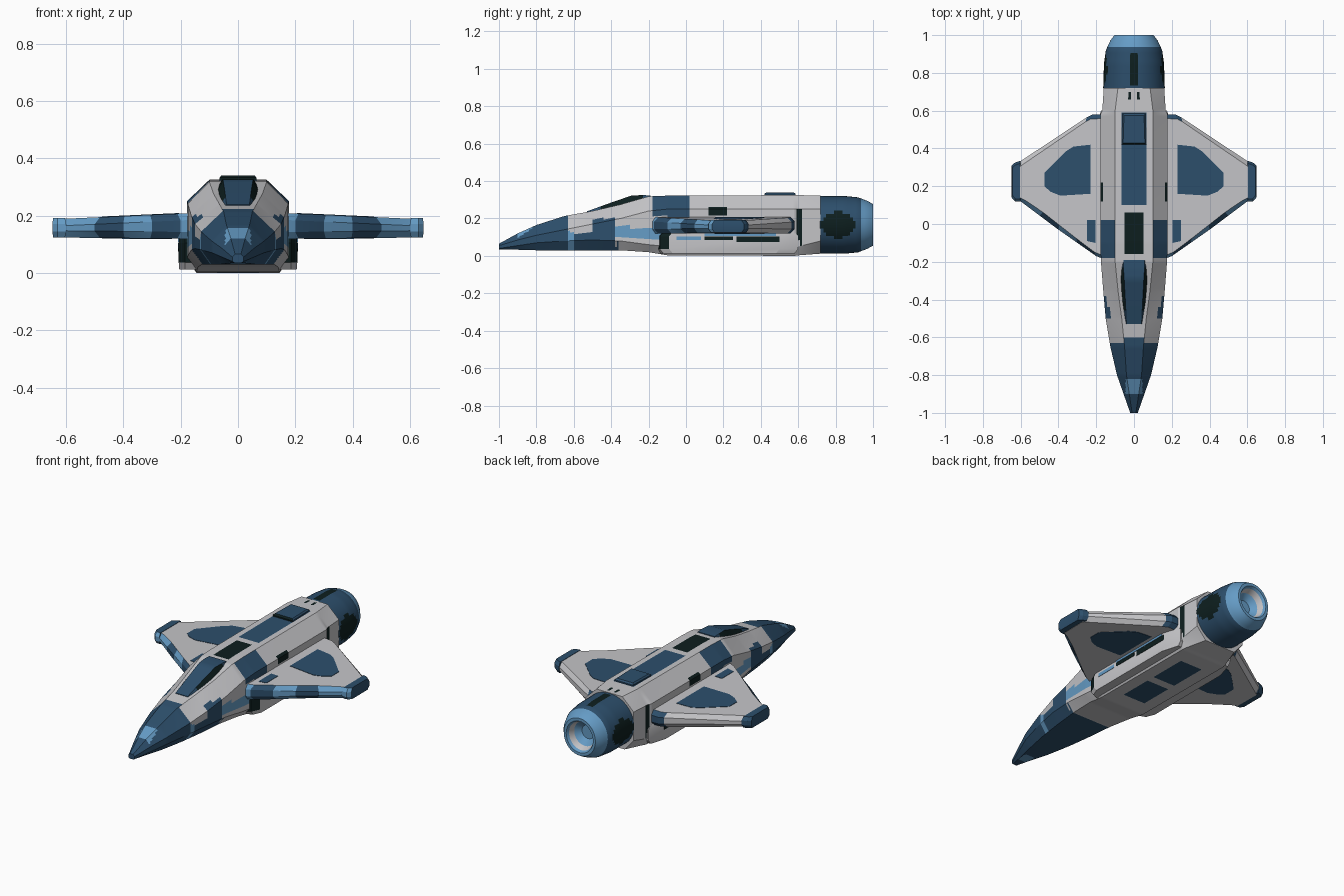
import bpy, bmesh, math
from mathutils import Vector

if "Cube" in bpy.data.objects:
    bpy.data.objects.remove(bpy.data.objects["Cube"])

COLOURS = [("hull_grey", (0.56, 0.56, 0.58)), ("dark_blue", (0.026, 0.078, 0.15)),
           ("light_blue", (0.13, 0.33, 0.56)), ("near_black", (0.004, 0.013, 0.013))]
GREY, DARK, LIGHT, BLACK = range(4)
MATS = []
for cname, rgb in COLOURS:
    m = bpy.data.materials.new(cname)
    m.diffuse_color = (*rgb, 1)
    m.use_nodes = True
    m.node_tree.nodes["Principled BSDF"].inputs["Base Color"].default_value = m.diffuse_color
    MATS.append(m)


def finish(name, bm, colour, mirror=False):
    """Colour faces by rule (centre, normal) and make the object."""
    bmesh.ops.recalc_face_normals(bm, faces=bm.faces[:])
    bm.normal_update()
    for f in bm.faces:
        f.material_index = colour(f.calc_center_median(), f.normal) if callable(colour) else colour
    me = bpy.data.meshes.new(name)
    bm.to_mesh(me)
    bm.free()
    for m in MATS:
        me.materials.append(m)
    ob = bpy.data.objects.new(name, me)
    bpy.context.collection.objects.link(ob)
    if mirror:
        ob.modifiers.new("mirror", 'MIRROR')
    bpy.ops.object.select_all(action='DESELECT')
    bpy.context.view_layer.objects.active = ob
    ob.select_set(True)
    bpy.ops.object.shade_smooth_by_angle(angle=math.radians(18))
    return ob


def loft(name, rings, colour, mirror=False):
    """Skin closed rings of points and cap both ends."""
    bm = bmesh.new()
    vs = [[bm.verts.new(p) for p in r] for r in rings]
    n = len(vs[0])
    for a, b in zip(vs, vs[1:]):
        for i in range(n):
            j = (i + 1) % n
            bm.faces.new((a[i], a[j], b[j], b[i]))
    bm.faces.new(vs[0])
    bm.faces.new(vs[-1])
    return finish(name, bm, colour, mirror)


def resample(secs, step):
    """Linear in-between sections along the first value."""
    out = []
    for a, b in zip(secs, secs[1:]):
        k = max(1, round((b[0] - a[0]) / step))
        out += [[p + (q - p) * i / k for p, q in zip(a, b)] for i in range(k)]
    return out + [list(secs[-1])]


def prism(name, outline, zb, zt, colour, chamfer=0.0, rim=0.02, mirror=True):
    """Flat slab from a plan outline, z limits as functions of x, optional chamfer."""
    c = sum((Vector(p) for p in outline), Vector((0, 0))) / len(outline)
    pts = [Vector(p) for p in outline]
    ins = [p + (c - p).normalized() * chamfer for p in pts]
    rings = [[(p.x, p.y, zb(p.x)) for p in ins]]
    if chamfer:
        rings.append([(p.x, p.y, zb(p.x) + rim) for p in pts])
        rings.append([(p.x, p.y, zt(p.x) - rim) for p in pts])
    rings.append([(p.x, p.y, zt(p.x)) for p in ins])
    return loft(name, rings, colour, mirror)


def const(v):
    return lambda x: v


# fuselage: y, z bottom, bottom half width, max half width, lower z, upper z, top half width, z top
SECS = [(-1, .035, .012, .02, .04, .055, .01, .065), (-.9, .033, .035, .055, .055, .085, .025, .12),
        (-.8, .03, .06, .09, .07, .11, .04, .165), (-.65, .03, .09, .125, .08, .14, .05, .213),
        (-.5, .03, .11, .15, .085, .17, .065, .24), (-.35, .03, .125, .163, .08, .2, .085, .275),
        (-.2, .02, .14, .175, .06, .24, .10, .318), (-.1, .003, .145, .178, .05, .25, .10, .322),
        (.58, 0, .145, .178, .05, .25, .10, .325), (.6, .003, .14, .168, .05, .25, .10, .325),
        (.72, .012, .10, .16, .08, .25, .085, .322)]


def hull_ring(s):
    y, zb, wb, w, zl, zu, wt, zt = s
    key = [(0, zb), (wb, zb), (w, zl), (w, zu), (wt, zt), (0, zt)]
    half = []
    for a, b in zip(key, key[1:]):
        half += [(a[0] + (b[0] - a[0]) * i / 6, a[1] + (b[1] - a[1]) * i / 6) for i in range(6)]
    half.append(key[-1])
    return [(x, y, z) for x, z in half] + [(-x, y, z) for x, z in half[-2:0:-1]]


def hull_colour(c, n):
    x, y, z = abs(c.x), c.y, c.z
    top, under = n.z > .85, n.z < -.6
    if y < -.63:
        patch = (n.z > .3 and x < .045 and -.9 < y < -.82) or (under and x < .03 and -.94 < y < -.87)
        return LIGHT if patch else DARK
    if y < -.2:
        if under:
            return DARK if y < -.36 else GREY
        if y < -.6:
            return LIGHT if z < .13 else (DARK if x < .05 else GREY)
        if y < -.38 and (z < .12 or (y > -.5 and z < .2)):
            return DARK
        return LIGHT if y >= -.38 and .1 < z < .155 else GREY
    if under:
        return DARK if x < .065 and (0 < y < .2 or .25 < y < .48) else GREY
    if top:
        if x < .055 and -.16 < y < .06:
            return BLACK
        if x < .075 and .1 < y < .59:
            return DARK
        return BLACK if .01 < x < .03 and .66 < y < .7 else GREY
    if -.18 < y < .02 and z > .2:
        return DARK
    if (.585 < y < .62 and .07 < z < .25) or (.12 < y < .22 and .215 < z < .26):
        return BLACK
    return LIGHT if y < -.1 and .1 < z < .16 else GREY


loft("fuselage", [hull_ring(s) for s in resample(SECS, .01)], hull_colour)

# canopy: y, base half width, base z, top half width, top z
CAN = [(-.53, .05, .215, .04, .238), (-.42, .088, .22, .045, .278), (-.29, .098, .24, .052, .323),
       (-.23, .09, .26, .056, .325), (-.19, .065, .28, .055, .323)]


def canopy_colour(c, n):
    if abs(n.x) > .35 and -.48 < c.y < -.235 and c.z > .25:
        return BLACK
    return DARK


rings = []
for y, w, zb, wt, zt in resample(CAN, .02):
    m, zm = w + (wt - w) * .4, zb + (zt - zb) * .4
    rings.append([(w, y, zb), (m, y, zm), (wt, y, zt), (-wt, y, zt), (-m, y, zm), (-w, y, zb)])
loft("canopy", rings, canopy_colour)

# engine barrel with hollow nozzle: y, half width, half height
ENG = [(.70, .15, .148), (.72, .163, .154), (.85, .159, .154), (.92, .149, .147), (.97, .126, .128), (1, .104, .111)]
NOZ = [(1, .088, .093), (.985, .08, .084), (.95, .07, .072), (.92, .04, .04)]


def engine_colour(c, n):
    x, y, dz = abs(c.x), c.y, c.z - .166
    r = math.hypot(c.x, dz)
    if r < .1 and y > .9:
        return GREY if .955 < y < .984 else LIGHT
    if y > .94:
        return LIGHT
    if ((y - .815) / .09) ** 2 + (dz / .07) ** 2 < 1 and x > .1:
        return BLACK
    return BLACK if dz > .1 and x < .022 and .73 < y < .91 else DARK


rings = [[(a * math.cos(t * math.tau / 48), y, .166 + b * math.sin(t * math.tau / 48)) for t in range(48)]
         for y, a, b in resample(ENG, .015) + NOZ]
loft("engine", rings, engine_colour)


# wings
def wing_top(x):
    return .216 - .045 * x


def wing_bottom(x):
    return .117 + .01 * x


def wing_colour(c, n):
    if abs(n.z) > .9:
        return GREY
    if n.y < -.2:
        return DARK if .22 < c.x < .3 or .42 < c.x < .48 else LIGHT
    return DARK if c.x < .26 and c.y > .5 else GREY


WING = [(.15, -.19), (.2, -.17), (.3, -.1), (.4, -.03), (.5, .045), (.6, .12), (.635, .14), (.635, .31),
        (.25, .565), (.22, .58), (.15, .58)]
prism("wing", WING, wing_bottom, wing_top, wing_colour, .025, .024)
prism("wing_tip", [(.6, .118), (.63, .12), (.648, .14), (.648, .31), (.63, .325), (.6, .335)],
      const(.124), const(.191), lambda c, n: LIGHT if n.y < -.3 else DARK, .014, .02)

# painted wing panels, top and bottom
PANEL = [(.23, .16), (.39, .15), (.44, .17), (.475, .2), (.475, .27), (.36, .385), (.32, .41), (.23, .42)]
prism("wing_panel_top", PANEL, lambda x: wing_top(x) - .003, lambda x: wing_top(x) + .002, DARK)
prism("wing_panel_bottom", PANEL, lambda x: wing_bottom(x) - .002, lambda x: wing_bottom(x) + .003, DARK)
prism("wing_root_patch", [(.205, -.1), (.25, -.09), (.25, .02), (.205, .02)],
      lambda x: wing_top(x) - .003, lambda x: wing_top(x) + .002, DARK)

# side intakes under the wings, with dark grooves
prism("side_intake", [(.13, -.16), (.185, -.14), (.207, -.09), (.207, .5), (.175, .6), (.13, .6)],
      const(.012), const(.13), lambda c, n: BLACK if n.y < -.3 and c.z > .04 and n.z > -.3 else GREY, .02, .025)
for i, (y0, y1, z0, z1, col) in enumerate([(.1, .25, .085, .105, BLACK), (.27, .5, .075, .105, BLACK),
                                           (-.05, .08, .085, .105, LIGHT), (.1, .48, .107, .12, LIGHT)]):
    prism("intake_groove_%d" % i, [(.2, y0), (.209, y0), (.209, y1), (.2, y1)], const(z0), const(z1), col)

# raised dorsal hatch
prism("dorsal_hatch", [(-.065, .42), (.065, .42), (.06, .585), (-.06, .585)], const(.315), const(.34),
      lambda c, n: BLACK if n.y < -.5 else DARK, .012, .008, False)
